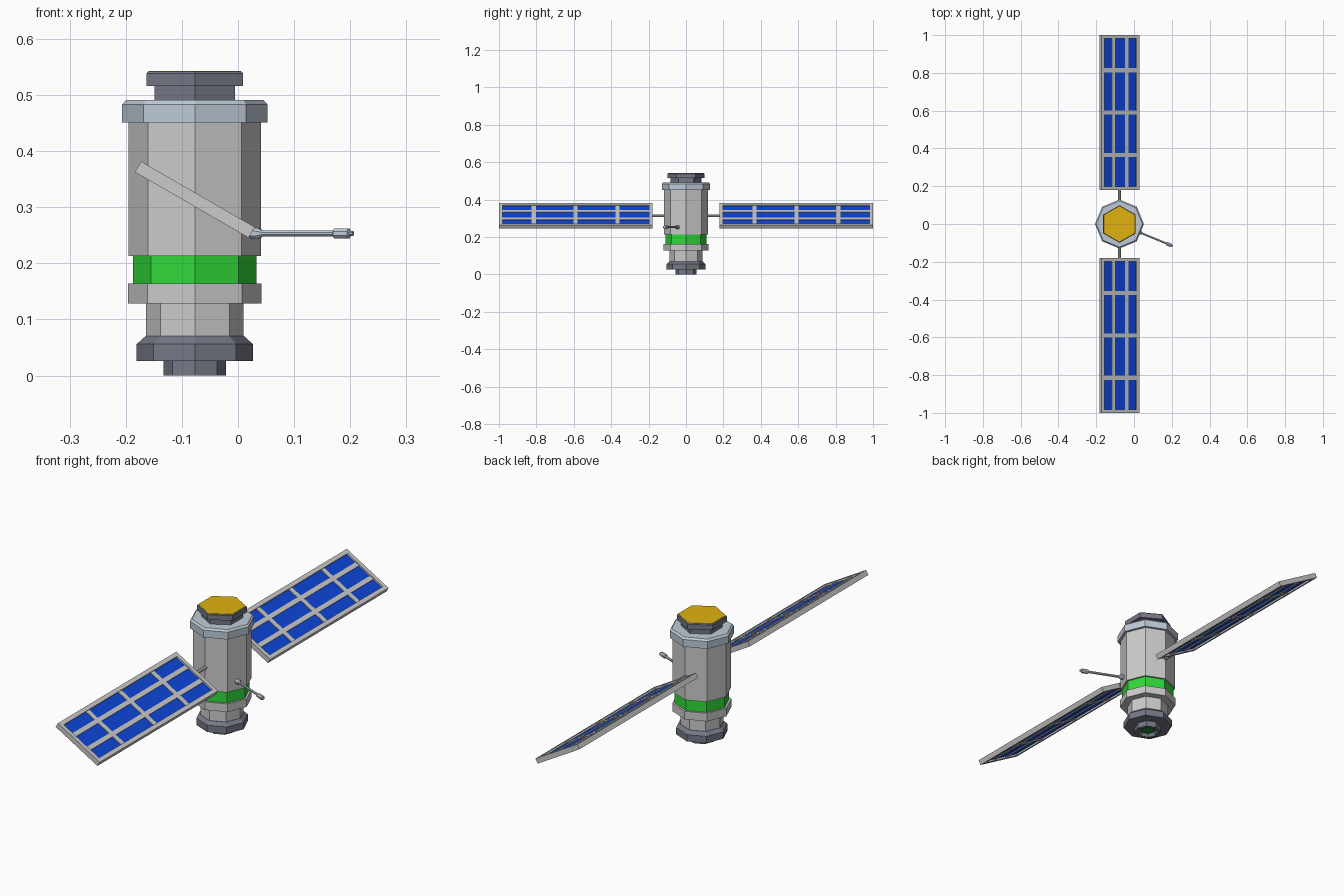
import bpy, bmesh
from math import pi, cos, sin, radians
from mathutils import Matrix, Vector

if "Cube" in bpy.data.objects:
    bpy.data.objects.remove(bpy.data.objects["Cube"])

CX = -0.077  # body axis


def material(name, rgb):
    m = bpy.data.materials.new(name)
    m.diffuse_color = (*rgb, 1)
    m.use_nodes = True
    m.node_tree.nodes["Principled BSDF"].inputs["Base Color"].default_value = m.diffuse_color
    return m


STEEL = material("pale_steel", (0.52, 0.60, 0.68))
DARK = material("dark_metal", (0.18, 0.19, 0.24))
GREEN = material("green", (0.03, 0.70, 0.04))
DEEP_GREEN = material("deep_green", (0.02, 0.25, 0.03))
GOLD = material("gold", (0.75, 0.45, 0.005))
BLUE = material("cell_blue", (0.004, 0.06, 0.70))


def finish(name, bm, mat=None):
    bmesh.ops.recalc_face_normals(bm, faces=bm.faces)
    me = bpy.data.meshes.new(name)
    bm.to_mesh(me)
    bm.free()
    ob = bpy.data.objects.new(name, me)
    bpy.context.collection.objects.link(ob)
    if mat:
        me.materials.append(mat)
    return ob


def lathe(name, profile, sides=8, mat=None, phase=0.0, matrix=Matrix.Translation((CX, 0, 0))):
    """Stack of polygon rings (radius, z), capped at both ends."""
    bm = bmesh.new()
    rings = [[bm.verts.new(matrix @ Vector((r * cos(phase + 2 * pi * i / sides),
                                            r * sin(phase + 2 * pi * i / sides), z)))
              for i in range(sides)] for r, z in profile]
    for a, b in zip(rings, rings[1:]):
        for i in range(sides):
            j = (i + 1) % sides
            bm.faces.new((a[i], a[j], b[j], b[i]))
    bm.faces.new(rings[0][::-1])
    bm.faces.new(rings[-1])
    return finish(name, bm, mat)


def boxes(name, items, matrix, mat=None):
    """Several boxes (centre, size) in one object."""
    bm = bmesh.new()
    for c, s in items:
        bmesh.ops.create_cube(bm, size=1, matrix=matrix @ Matrix.Translation(c) @ Matrix.Diagonal((*s, 1)))
    return finish(name, bm, mat)


# Body, bottom to top
lathe("nozzle", [(0.036, 0.016), (0.042, 0), (0.056, 0), (0.056, 0.03)], mat=DARK)
lathe("nozzle_core", [(0.028, 0.010), (0.028, 0.018)], mat=DEEP_GREEN)
lathe("base_flange", [(0.094, 0.026), (0.1036, 0.026), (0.1036, 0.056), (0.088, 0.07)], mat=DARK)
lathe("lower_neck", [(0.087, 0.068), (0.087, 0.13)])
lathe("lower_collar", [(0.119, 0.1286), (0.119, 0.164)])
lathe("green_band", [(0.110, 0.163), (0.110, 0.214)], mat=GREEN)
lathe("main_hull", [(0.118, 0.2134), (0.118, 0.453)])
lathe("upper_rim", [(0.1295, 0.451), (0.1295, 0.483), (0.122, 0.491)], mat=STEEL)
lathe("hatch_neck", [(0.0825, 0.488), (0.0825, 0.518)], 6, DARK, pi / 2)
lathe("hatch_head", [(0.0995, 0.516), (0.0995, 0.538), (0.096, 0.5415)], 6, DARK, pi / 2)
lathe("hatch_cover", [(0.095, 0.540), (0.095, 0.5425)], 6, GOLD, pi / 2)

# Antenna, straight out of one hull facet
aim = Matrix.Translation((CX, 0, 0.253)) @ Matrix.Rotation(radians(-22.5), 4, 'Z') @ Matrix.Rotation(pi / 2, 4, 'Y')
lathe("antenna", [(0.007, 0.104), (0.011, 0.112), (0.011, 0.122), (0.0055, 0.131),
                  (0.0055, 0.268), (0.010, 0.270), (0.010, 0.297), (0.005, 0.299),
                  (0.005, 0.305)], 8, STEEL, pi / 8, aim)

# Solar wings, tilted 30 degrees, one on each side
W, L, T = 0.234, 0.82, 0.022   # width, length, thickness
E = 0.018                      # edge bar
for side, label in ((1, "back"), (-1, "front")):
    tilt = Matrix.Translation((CX, side * 0.59, 0.3135)) @ Matrix.Rotation(radians(30), 4, 'Y')
    frame = [((s * (W - E) / 2, 0, 0), (E, L, T)) for s in (-1, 1)]
    frame += [((0, s * (L - E) / 2, 0), (W - 2 * E, E, T)) for s in (-1, 1)]
    boxes(label + "_wing_frame", frame, tilt)
    bars = [((s * 0.0405, 0, 0), (0.020, L - 2 * E, 0.014)) for s in (-1, 1)]
    bars += [((0, k * 0.224, 0), (W - 2 * E, 0.022, 0.0138)) for k in (-1, 0, 1)]
    boxes(label + "_wing_grid", bars, tilt)
    boxes(label + "_wing_cells", [((0, 0, 0), (W - 2 * E, L - 2 * E, 0.007))], tilt, BLUE)
    arm = Matrix.Translation((CX, 0, 0.3135)) @ Matrix.Rotation(-side * pi / 2, 4, 'X')
    lathe(label + "_wing_arm", [(0.008, 0.10), (0.008, 0.185)], 8, None, pi / 8, arm)
